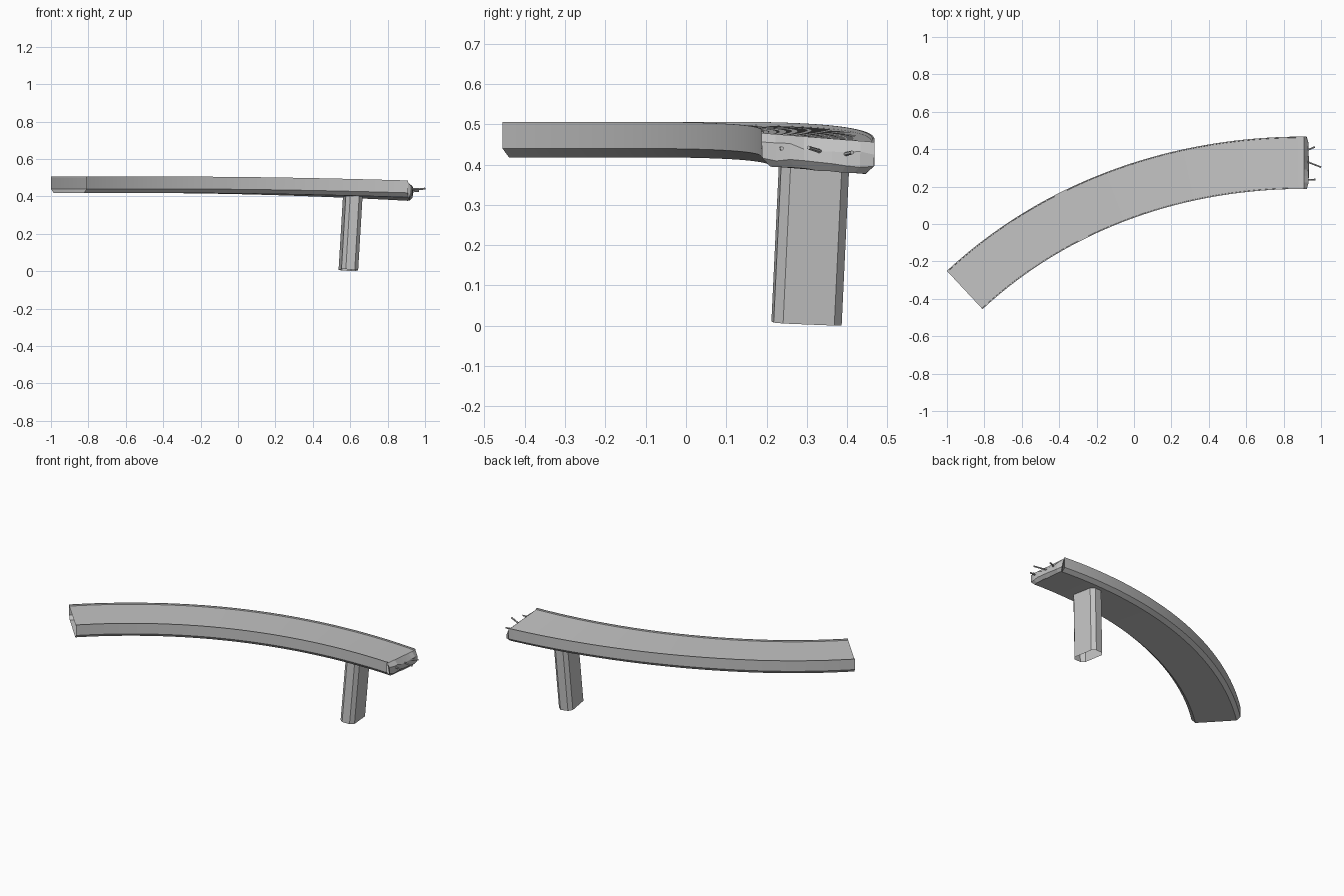
import bpy, bmesh, random
from mathutils import Vector, Matrix, Euler

random.seed(4)
if "Cube" in bpy.data.objects:
    bpy.data.objects.remove(bpy.data.objects["Cube"], do_unlink=True)

concrete = bpy.data.materials.new("concrete_grey")
concrete.use_nodes = True
GREY = (0.55, 0.55, 0.55, 1)
concrete.diffuse_color = GREY
concrete.node_tree.nodes["Principled BSDF"].inputs["Base Color"].default_value = GREY


def make_object(name, bm, smooth=False):
    mesh = bpy.data.meshes.new(name)
    bm.to_mesh(mesh)
    bm.free()
    mesh.materials.append(concrete)
    obj = bpy.data.objects.new(name, mesh)
    bpy.context.collection.objects.link(obj)
    if smooth:
        bpy.ops.object.select_all(action="DESELECT")
        obj.select_set(True)
        bpy.context.view_layer.objects.active = obj
        bpy.ops.object.shade_smooth_by_angle(angle=0.5)
    return obj


def bridge_rows(bm, rows, closed=False):
    """Join neighbouring rows of vertices with quads."""
    for a, b in zip(rows, rows[1:]):
        n = len(a)
        for i in range(n if closed else n - 1):
            j = (i + 1) % n
            bm.faces.new((a[i], b[i], b[j], a[j]))


# Centre line of the road: one cubic curve in plan
START, END = Vector((-0.905, -0.353)), Vector((0.908, 0.3275))
CTRL_A, CTRL_B = START + Vector((0.469, 0.437)), END - Vector((0.70, 0))


def road_point(t, u, z, forward=0.0):
    """Point at t along the road, u to the left, with droop and banking."""
    s = 1 - t
    p = START * s**3 + CTRL_A * 3 * s * s * t + CTRL_B * 3 * s * t * t + END * t**3
    d = (CTRL_A - START) * s * s + (CTRL_B - CTRL_A) * 2 * s * t + (END - CTRL_B) * t * t
    d.normalize()
    p += Vector((-d.y, d.x)) * u + d * forward
    droop = max(0, (t - 0.3) / 0.7) ** 2
    return Vector((p.x, p.y, z - droop * (0.032 + 0.08 * u)))


# Deck: hollow section with low kerbs and chamfered underside, swept on the curve
half = [(0.118, 0.418), (0.14, 0.44), (0.14, 0.506), (0.135, 0.506), (0.134, 0.498)]
section = half + [(-u, z) for u, z in reversed(half)]
bm = bmesh.new()
STEPS = 40
rings = [[bm.verts.new(road_point(k / STEPS, u, z)) for u, z in section]
         for k in range(STEPS + 1)]
bridge_rows(bm, rings, closed=True)
bmesh.ops.recalc_face_normals(bm, faces=bm.faces)
make_object("road_deck", bm, smooth=True)

# Broken end: ragged strip bulging out of the deck
COLS = 9
bm = bmesh.new()
rows = []
# half width, height, forward bulge, raggedness
for width, z, bulge, rough in [(0.14, 0.499, 0, 0), (0.14, 0.472, 0.024, 0.008),
                               (0.138, 0.436, 0.026, 0.004), (0.118, 0.418, 0.01, 0.002),
                               (0.118, 0.418, 0, 0)]:
    row = []
    for c in range(COLS):
        u = width * (1 - 2 * c / (COLS - 1))
        jag = random.uniform(-rough, rough)
        edge = 0.6 if c in (0, COLS - 1) else 1
        row.append(bm.verts.new(road_point(1, u, z + jag, bulge * edge + jag / 3)))
    rows.append(row)
bridge_rows(bm, rows)
for side in (0, COLS - 1):
    bm.faces.new([row[side] for row in rows])
bmesh.ops.recalc_face_normals(bm, faces=bm.faces)
make_object("broken_end", bm)

# Reinforcing bars sticking out of the broken end
bars = [((0.92, 0.235, 0.44), (0.97, 0.238, 0.44)),
        ((0.92, 0.335, 0.432), (1.0, 0.304, 0.442)),
        ((0.92, 0.392, 0.425), (0.967, 0.412, 0.43))]
for i, (a, b) in enumerate(bars):
    a, b = Vector(a), Vector(b)
    axis = b - a
    bm = bmesh.new()
    bmesh.ops.create_cone(bm, cap_ends=True, segments=6, radius1=0.005, radius2=0.005,
                          depth=axis.length,
                          matrix=Matrix.Translation((a + b) / 2)
                          @ axis.to_track_quat("Z", "Y").to_matrix().to_4x4())
    make_object(f"reinforcing_bar_{i + 1}", bm)

# Leaning pillar: chamfered rectangular tube, open at the foot
HX, HY, CUT = 0.045, 0.085, 0.021
quarter = [(HX, HY - CUT), (HX - CUT, HY)]
outline = (quarter + [(-x, y) for x, y in reversed(quarter)]
           + [(-x, -y) for x, y in quarter] + [(x, -y) for x, y in reversed(quarter)])
lean = Matrix.Translation((0.59, 0.299, 0.006)) @ Euler((-0.04, 0.065, 0.12)).to_matrix().to_4x4()
bm = bmesh.new()
rows = [[bm.verts.new(lean @ Vector((x, y, z))) for x, y in outline] for z in (0, 0.405)]
bridge_rows(bm, rows, closed=True)
bmesh.ops.recalc_face_normals(bm, faces=bm.faces)
make_object("support_pillar", bm)
